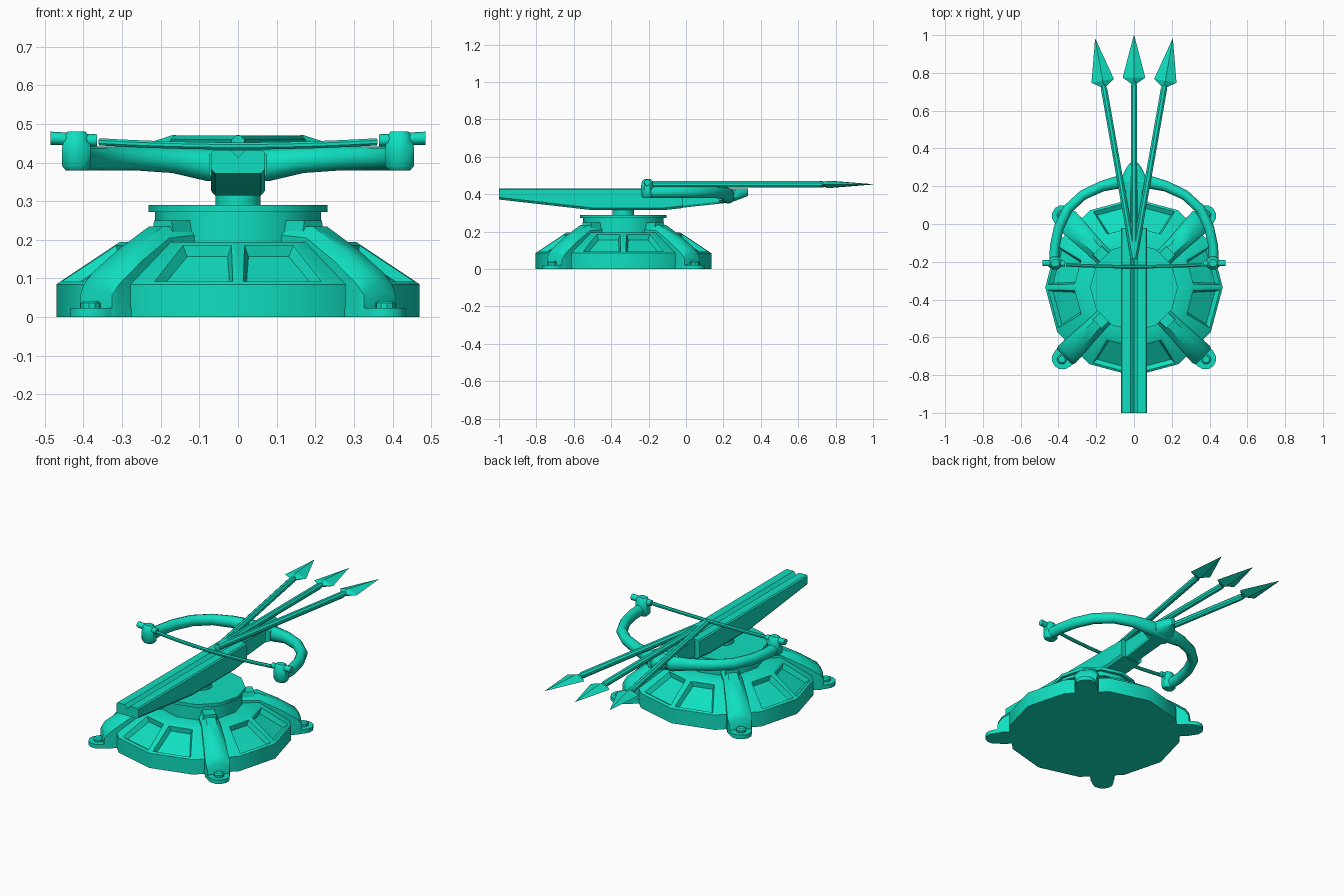
import bpy, bmesh, math
from mathutils import Vector, Matrix

if "Cube" in bpy.data.objects:
    bpy.data.objects.remove(bpy.data.objects["Cube"])

CY = -0.335  # turntable centre in y
teal = bpy.data.materials.new("teal")
teal.diffuse_color = (0.005, 0.74, 0.53, 1)
teal.use_nodes = True
teal.node_tree.nodes["Principled BSDF"].inputs["Base Color"].default_value = teal.diffuse_color


def finish(bm, name, angle=35):
    bmesh.ops.recalc_face_normals(bm, faces=bm.faces)
    me = bpy.data.meshes.new(name)
    bm.to_mesh(me)
    bm.free()
    ob = bpy.data.objects.new(name, me)
    bpy.context.collection.objects.link(ob)
    me.materials.append(teal)
    bpy.ops.object.select_all(action='DESELECT')
    ob.select_set(True)
    bpy.context.view_layer.objects.active = ob
    bpy.ops.object.shade_smooth_by_angle(angle=math.radians(angle))
    return ob


def loft_bm(rings):
    """Skin a list of equal-length point rings and cap both ends."""
    bm = bmesh.new()
    vs = [[bm.verts.new(p) for p in r] for r in rings]
    n = len(rings[0])
    for a, b in zip(vs, vs[1:]):
        for i in range(n):
            j = (i + 1) % n
            bm.faces.new((a[i], a[j], b[j], b[i]))
    bm.faces.new(vs[0])
    bm.faces.new(vs[-1][::-1])
    return bm


def lathe_bm(profile, n=12, cx=0.0, cy=CY):
    return loft_bm([[(cx + r * math.cos(2 * math.pi * i / n),
                      cy + r * math.sin(2 * math.pi * i / n), z) for i in range(n)]
                    for r, z in profile])


def tube(name, path, n=8, angle=40):
    """path: (x, y, z, in-plane half width, half height); sections face along the path."""
    rings = []
    for k, (x, y, z, w, h) in enumerate(path):
        a, b = path[max(k - 1, 0)], path[min(k + 1, len(path) - 1)]
        d = Vector((b[0] - a[0], b[1] - a[1])).normalized()
        ring = []
        for i in range(n):
            t = 2 * math.pi * (i + 0.5) / n
            c = w * math.cos(t)
            ring.append((x - d.y * c, y + d.x * c, z + h * math.sin(t)))
        rings.append(ring)
    return finish(loft_bm(rings), name, angle)


# Base drum: twelve sides, with recessed panels on slopes away from the legs
bm = lathe_bm([(0.47, 0), (0.47, 0.085), (0.305, 0.195), (0.20, 0.195)])
bm.normal_update()
bmesh.ops.recalc_face_normals(bm, faces=bm.faces)
panels = []
for f in bm.faces:
    c = f.calc_center_median()
    ang = math.degrees(math.atan2(c.y - CY, c.x)) % 90
    if 0.1 < c.z < 0.18 and abs(ang - 45) > 15:
        panels.append(f)
bmesh.ops.inset_individual(bm, faces=panels, thickness=0.022, depth=0)
bmesh.ops.inset_individual(bm, faces=panels, thickness=0.018, depth=-0.025)
finish(bm, "base", 42)

# Turntable and post
finish(lathe_bm([(0.215, 0.18), (0.215, 0.275)]), "turntable_drum")
finish(lathe_bm([(0.232, 0.272), (0.232, 0.29)]), "turntable_disc")
finish(lathe_bm([(0.058, 0.285), (0.058, 0.33)], 16), "post")

# Four diagonal legs with caps, foot tabs and bolts
LEG = [(0.20, 0.19, 0.235, 0.048), (0.30, 0.17, 0.235, 0.05), (0.41, 0.0, 0.175, 0.058),
       (0.50, 0.0, 0.115, 0.065), (0.52, 0.0, 0.085, 0.058)]
for k in range(4):
    turn = Matrix.Translation((0, CY, 0)) @ Matrix.Rotation(math.radians(45 + 90 * k), 4, 'Z')

    def place(b, name, angle=35):
        b.transform(turn)
        finish(b, name, angle)

    rings = []
    for r, lo, hi, w in LEG:
        e = min(0.03, (hi - lo) * 0.5)
        rings.append([(r, -w, lo), (r, -w, hi - e), (r, -w * 0.5, hi),
                      (r, w * 0.5, hi), (r, w, hi - e), (r, w, lo)])
    place(loft_bm(rings), "leg", 40)
    place(loft_bm([[(r, -0.038, 0.22), (r, -0.032, 0.25), (r, 0.032, 0.25), (r, 0.038, 0.22)]
                   for r in (0.20, 0.275)]), "leg_cap")
    arc = [(0.535 + 0.057 * math.cos(t), 0.057 * math.sin(t))
           for t in [math.pi * (i / 6 - 0.5) for i in range(7)]]
    outline = [(0.44, -0.065)] + arc + [(0.44, 0.065)]
    place(loft_bm([[(x, y, z) for x, y in outline] for z in (0, 0.023)]), "foot_tab")
    place(lathe_bm([(0.026, 0.02), (0.026, 0.036), (0.018, 0.042)], 10, 0.54, 0), "foot_bolt")


# Stock: wide grooved rear, narrower front running to the bow
def stock_ring(y, lo, w, top=0.432, groove=0.018):
    return [(-w, y, lo + 0.012), (-w * 0.85, y, lo), (w * 0.85, y, lo), (w, y, lo + 0.012),
            (w, y, top - 0.006), (w * 0.9, y, top), (groove, y, top), (0, y, top - groove),
            (-groove, y, top), (-w * 0.9, y, top), (-w, y, top - 0.006)]


finish(loft_bm([stock_ring(-1.0, 0.372, 0.07), stock_ring(-0.50, 0.315, 0.07),
                stock_ring(-0.12, 0.315, 0.07), stock_ring(-0.02, 0.326, 0.07)]), "stock", 25)
finish(loft_bm([stock_ring(-0.05, 0.325, 0.042), stock_ring(0.23, 0.355, 0.05)]),
       "stock_front", 25)

# Nose wedge in front of the bow
NOSE = [(0.18, 0.352, 0.075), (0.235, 0.355, 0.07), (0.30, 0.378, 0.04), (0.332, 0.392, 0.012)]
finish(loft_bm([[(-w, y, lo + 0.015), (-w * 0.6, y, lo), (w * 0.6, y, lo), (w, y, lo + 0.015),
                 (w, y, 0.42), (w * 0.7, y, 0.432), (-w * 0.7, y, 0.432), (-w, y, 0.42)]
                for y, lo, w in NOSE]), "nose", 40)

# Bow limbs: one swept arc
HALF = [(0.08, 0.222, 0.394, 0.036, 0.042), (0.17, 0.200, 0.406, 0.030, 0.033),
        (0.27, 0.153, 0.411, 0.028, 0.031), (0.35, 0.080, 0.411, 0.028, 0.031),
        (0.398, -0.02, 0.411, 0.028, 0.031), (0.420, -0.12, 0.411, 0.027, 0.031),
        (0.422, -0.20, 0.412, 0.027, 0.031)]
tube("bow", [(-x, *r) for x, *r in HALF[::-1]] + [(0, 0.225, 0.392, 0.036, 0.043)] + HALF,
     10, 45)

# Bow tips
for s in (-1, 1):
    rings = []
    for z, w, d in ((0.38, 0.028, 0.022), (0.392, 0.038, 0.032), (0.44, 0.037, 0.034),
                    (0.47, 0.031, 0.028), (0.481, 0.022, 0.018)):
        rings.append([(s * 0.418 + w * math.cos(t) * 1.08, -0.207 + d * math.sin(t) * 1.08, z)
                      for t in [math.pi * (i + 0.5) / 4 for i in range(8)]])
    finish(loft_bm(rings), "bow_tip", 45)

# Bowstring: slack in the middle, thick at the ends
string = []
for i in range(13):
    x = -0.36 + 0.06 * i
    q = (x / 0.48) ** 2
    string.append((x, -0.226 + 0.018 * q, 0.443 + 0.019 * q, 0.010, 0.010))
end = [(0.365, -0.210, 0.457, 0.016, 0.016), (0.485, -0.207, 0.463, 0.017, 0.017)]
tube("bowstring", string)
for s in (-1, 1):
    tube("string_end", [(s * x, *r) for x, *r in end], 10)

# Three fanned arrows: shaft plus flattened diamond head
for tx, ty in ((-0.205, 0.98), (0, 1.0), (0.205, 0.98)):
    tail, tip = Vector((0, -0.185)), Vector((tx, ty))
    d = (tip - tail).normalized()

    def at(back, w, h):
        p = tip - d * back
        return (p.x, p.y, 0.453, w, h)

    L = (tip - tail).length
    tube("arrow_shaft", [at(L, 0.018, 0.018), at(0.27, 0.018, 0.018), at(0.245, 0.012, 0.012),
                         at(0.21, 0.012, 0.012)], 8)
    rings = []
    for back, w, h in ((0.255, 0.018, 0.012), (0.225, 0.060, 0.019), (0.0, 0.001, 0.001)):
        p = tip - d * back
        rings.append([(p.x + d.y * w * a, p.y - d.x * w * a, 0.453 + h * b)
                      for a, b in ((1, 0), (0, 1), (-1, 0), (0, -1))])
    finish(loft_bm(rings), "arrow_head", 15)
